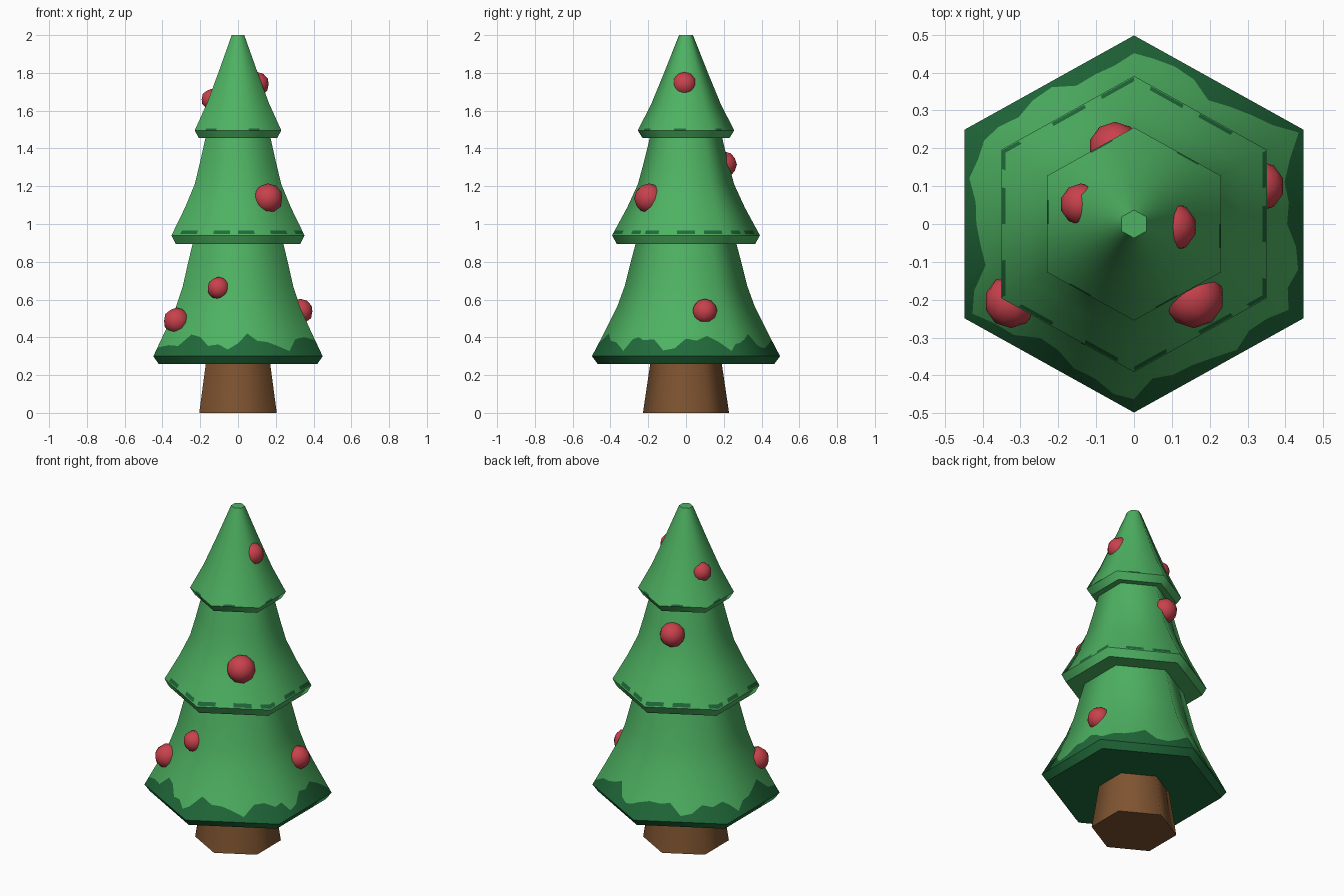
import bpy, math
from mathutils import Vector

if "Cube" in bpy.data.objects:
    bpy.data.objects.remove(bpy.data.objects["Cube"])

SX = 1.039          # hexagon slightly widened in x
SUB = 8             # columns per hexagon side
COLS = 6 * SUB


def material(name, rgb):
    m = bpy.data.materials.new(name)
    m.diffuse_color = (*rgb, 1)
    m.use_nodes = True
    m.node_tree.nodes["Principled BSDF"].inputs["Base Color"].default_value = m.diffuse_color
    return m


GREEN = material("leaf green", (0.076, 0.445, 0.122))
DARK = material("dark leaf green", (0.015, 0.145, 0.043))
RED = material("ornament red", (0.58, 0.053, 0.072))
BROWN = material("bark brown", (0.21, 0.088, 0.03))


def hex_dir(c):
    """Point on the unit hexagon outline (corners on +y and -y)."""
    k, f = divmod(c % COLS, SUB)
    a, b = (math.radians(90 + 60 * (k + i)) for i in (0, 1))
    t = f / SUB
    return ((math.cos(a) * (1 - t) + math.cos(b) * t) * SX,
            math.sin(a) * (1 - t) + math.sin(b) * t)


def hex_lathe(name, profile, mats, rule=lambda s, c: 0, wave=None):
    """Sweep a (radius, z) profile round the hexagon; wave=(ring, f(c)) slides
    that ring towards the next ring to make an irregular colour border."""
    verts, faces, seg_of = [], [], []
    for i, (r, z) in enumerate(profile):
        for c in range(COLS):
            rr, zz = r, z
            if wave and wave[0] == i:
                t = wave[1](c)
                rr += (profile[i + 1][0] - r) * t
                zz += (profile[i + 1][1] - z) * t
            x, y = hex_dir(c)
            verts.append((x * rr, y * rr, zz))
    n = len(profile)
    for s in range(n - 1):
        for c in range(COLS):
            d = (c + 1) % COLS
            faces.append((s * COLS + c, s * COLS + d,
                          (s + 1) * COLS + d, (s + 1) * COLS + c))
            seg_of.append((s, c))
    faces.append(tuple(reversed(range(COLS))))
    seg_of.append((-1, 0))
    faces.append(tuple(range((n - 1) * COLS, n * COLS)))
    seg_of.append((n - 1, 0))
    me = bpy.data.meshes.new(name)
    me.from_pydata(verts, [], faces)
    for m in mats:
        me.materials.append(m)
    # profile normals, blended across gentle bends and rounded round the hexagon
    seg_n = {-1: Vector((0, -1)), n - 1: Vector((0, 1))}
    for s in range(n - 1):
        (r0, z0), (r1, z1) = profile[s], profile[s + 1]
        seg_n[s] = Vector((z1 - z0, r0 - r1)).normalized()
    normals = []
    for p, (s, c) in zip(me.polygons, seg_of):
        p.use_smooth = True
        p.material_index = rule(s, c)
        for v in p.vertices:
            ring = v // COLS
            nb = ring if s == ring - 1 else ring - 1
            nn = seg_n[s].copy()
            if 0 <= s < n - 1 and nn.dot(seg_n[nb]) > 0.8:
                nn = (nn + seg_n[nb]).normalized()
            rad = me.vertices[v].co.xy.normalized() * nn.x
            normals.append(Vector((rad.x, rad.y, nn.y)).normalized())
    me.normals_split_custom_set(normals)
    ob = bpy.data.objects.new(name, me)
    bpy.context.collection.objects.link(ob)
    return ob


# Trunk
hex_lathe("trunk", [(0.228, 0), (0.188, 0.27)], [BROWN])


# Bottom tier with dark, ragged hem
def hem(c):
    return max(0.1, 0.46 + 0.26 * math.sin(c * 1.05) + 0.16 * math.sin(c * 2.3 + 1))


hex_lathe("bottom_tier",
          [(0.468, 0.26), (0.498, 0.30), (0.498, 0.30), (0.425, 0.44),
           (0.365, 0.56), (0.325, 0.67), (0.295, 0.79), (0.26, 0.91)][:1]
          + [(0.498, 0.30), (0.49, 0.315), (0.425, 0.44), (0.365, 0.56),
             (0.325, 0.67), (0.295, 0.79), (0.263, 0.91)],
          [GREEN, DARK], lambda s, c: 1 if s < 2 else 0, (2, hem))

# Middle tier with broken dark streaks just above its rim
hex_lathe("middle_tier",
          [(0.367, 0.895), (0.391, 0.94), (0.388, 0.946), (0.377, 0.966),
           (0.31, 1.09), (0.255, 1.21), (0.225, 1.32), (0.188, 1.47)],
          [GREEN, DARK], lambda s, c: 1 if s == 2 and c % 7 in (0, 1, 3, 4) else 0)

# Top tier
hex_lathe("top_tier",
          [(0.23, 1.455), (0.255, 1.495), (0.25, 1.505), (0.182, 1.64),
           (0.112, 1.81), (0.037, 2.0)],
          [GREEN, DARK], lambda s, c: 1 if s == 1 and c % 8 in (2, 3) else 0)

# Round ornaments: x, y, z, radius
for i, (x, y, z, r) in enumerate([
        (0.100, -0.008, 1.74, 0.065), (-0.140, 0.052, 1.66, 0.055),
        (0.158, -0.195, 1.135, 0.080), (-0.050, 0.200, 1.315, 0.070),
        (-0.325, -0.205, 0.487, 0.070), (-0.103, -0.268, 0.66, 0.060),
        (0.330, 0.100, 0.537, 0.067)]):
    bpy.ops.mesh.primitive_ico_sphere_add(subdivisions=2, radius=r, location=(x, y, z))
    ob = bpy.context.object
    ob.name = f"ornament_{i + 1}"
    ob.data.materials.append(RED)
    bpy.ops.object.shade_smooth()
